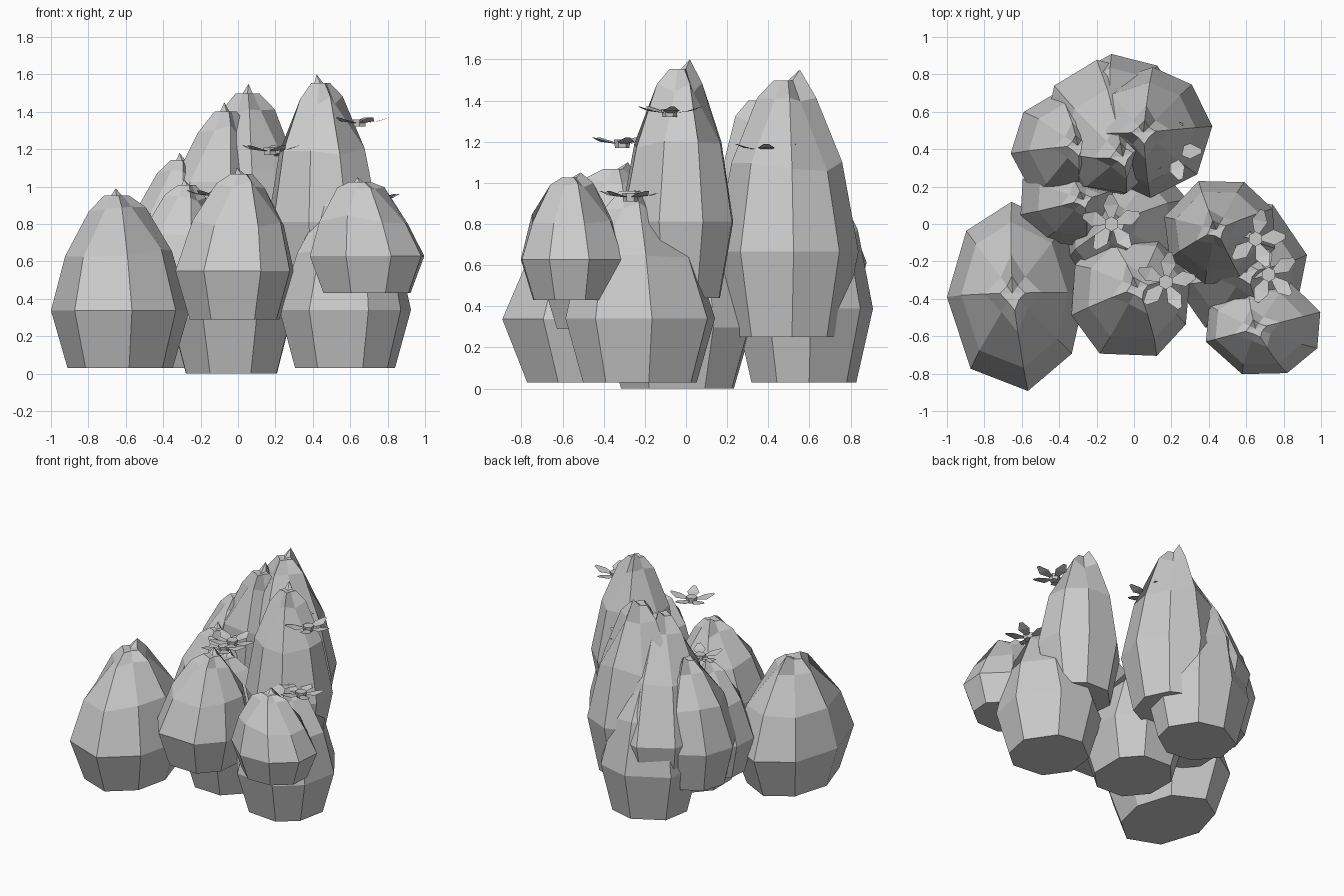
import bpy, bmesh, math, random

if "Cube" in bpy.data.objects:
    bpy.data.objects.remove(bpy.data.objects["Cube"])

random.seed(4)

grey = bpy.data.materials.new("stone grey")
grey.diffuse_color = (0.6, 0.6, 0.6, 1)
grey.use_nodes = True
grey.node_tree.nodes["Principled BSDF"].inputs["Base Color"].default_value = grey.diffuse_color


def finish(bm, name):
    bmesh.ops.recalc_face_normals(bm, faces=bm.faces[:])
    me = bpy.data.meshes.new(name)
    bm.to_mesh(me)
    bm.free()
    me.materials.append(grey)
    ob = bpy.data.objects.new(name, me)
    bpy.context.collection.objects.link(ob)
    return ob


# shared lobe silhouette: (height fraction, radius fraction)
PROFILE = [(0, .76), (.32, 1), (.64, .77), (.88, .36), (.96, .16)]
SIDES = 8


def lobe(name, centre, radii, z0, z1, tip, turn):
    """Faceted bulb with a flat base and a folded, notched top."""
    bm = bmesh.new()
    rings = []
    spread = [random.uniform(-.1, .1) for _ in range(SIDES)]
    for k, (t, r) in enumerate(PROFILE):
        lean = max(0, (t - .32) / .68)
        cx = centre[0] + (tip[0] - centre[0]) * lean
        cy = centre[1] + (tip[1] - centre[1]) * lean
        ring = []
        for i in range(SIDES):
            a = math.radians(turn) + math.tau * i / SIDES + spread[i]
            fold = (.7 if i % 2 else 1.14) if k >= 3 else 1
            dz = random.uniform(-.025, .025) if k in (2, 3) else 0
            z = z0 + (z1 - z0) * t + dz
            if k == 4 and i == 2:
                z = z1                      # one raised peak
            ring.append(bm.verts.new((cx + radii[0] * r * fold * math.cos(a),
                                      cy + radii[1] * r * fold * math.sin(a), z)))
        rings.append(ring)
    bm.faces.new(rings[0])
    for lo, hi in zip(rings, rings[1:]):
        for i in range(SIDES):
            j = (i + 1) % SIDES
            bm.faces.new((lo[i], lo[j], hi[j], hi[i]))
    # slightly sunken crown
    crown = bm.verts.new((tip[0], tip[1], z0 + (z1 - z0) * .955))
    for i in range(SIDES):
        bm.faces.new((rings[-1][i], rings[-1][(i + 1) % SIDES], crown))
    finish(bm, name)


def flower(name, x, y, z, turn):
    """Small hub with five broad upturned petals."""
    bm = bmesh.new()
    bmesh.ops.create_cone(bm, cap_ends=True, segments=6, radius1=.035,
                          radius2=.04, depth=.04)
    for i in range(5):
        a = math.radians(turn + 72 * i)
        c, s = math.cos(a), math.sin(a)
        shape = [(.03, -.013, 0), (.10, -.042, .01), (.16, -.012, .03),
                 (.16, .012, .03), (.10, .042, .01), (.03, .013, 0)]
        v = [bm.verts.new((u * c - w * s, u * s + w * c, h))
             for u, w, h in shape]
        bm.faces.new((v[0], v[1], v[4], v[5]))
        bm.faces.new((v[1], v[2], v[3], v[4]))
    bmesh.ops.translate(bm, verts=bm.verts[:], vec=(x, y, z))
    finish(bm, name)


# ground lobes
lobe("left_lobe", (-.63, -.39), (.37, .51), .03, .99, (-.65, -.37), 5)
lobe("centre_base_lobe", (-.03, -.04), (.35, .39), 0, .93, (-.10, 0), 22)
lobe("right_base_lobe", (.57, -.23), (.36, .38), .03, 1.0, (.60, -.26), 15)
lobe("back_base_lobe", (-.09, .57), (.37, .34), .03, 1.15, (-.12, .58), 10)

# raised lobes
lobe("centre_front_lobe", (-.02, -.38), (.33, .36), .29, 1.10, (.02, -.34), 20)
lobe("right_front_lobe", (.69, -.55), (.32, .27), .43, 1.05, (.65, -.56), 20)
lobe("right_tall_lobe", (.46, -.04), (.31, .29), .44, 1.60, (.44, -.03), 25)
lobe("back_tall_lobe", (.07, .49), (.35, .35), .25, 1.55, (.05, .49), 0)
lobe("back_middle_lobe", (-.16, .51), (.34, .37), .22, 1.45, (-.06, .36), 12)
lobe("back_left_lobe", (-.36, .40), (.30, .31), .25, 1.18, (-.30, .42), 5)
lobe("left_inner_lobe", (-.34, .13), (.28, .26), .22, 1.04, (-.27, .13), 18)

# flowers
for n, (x, y, z, turn) in enumerate([(.17, -.31, 1.19, 10), (.72, -.27, .93, 30),
                                     (.65, -.08, 1.34, 5), (-.12, 0, .95, 20),
                                     (.20, .39, 1.16, 0)]):
    flower(f"flower_{n + 1}", x, y, z, turn)
